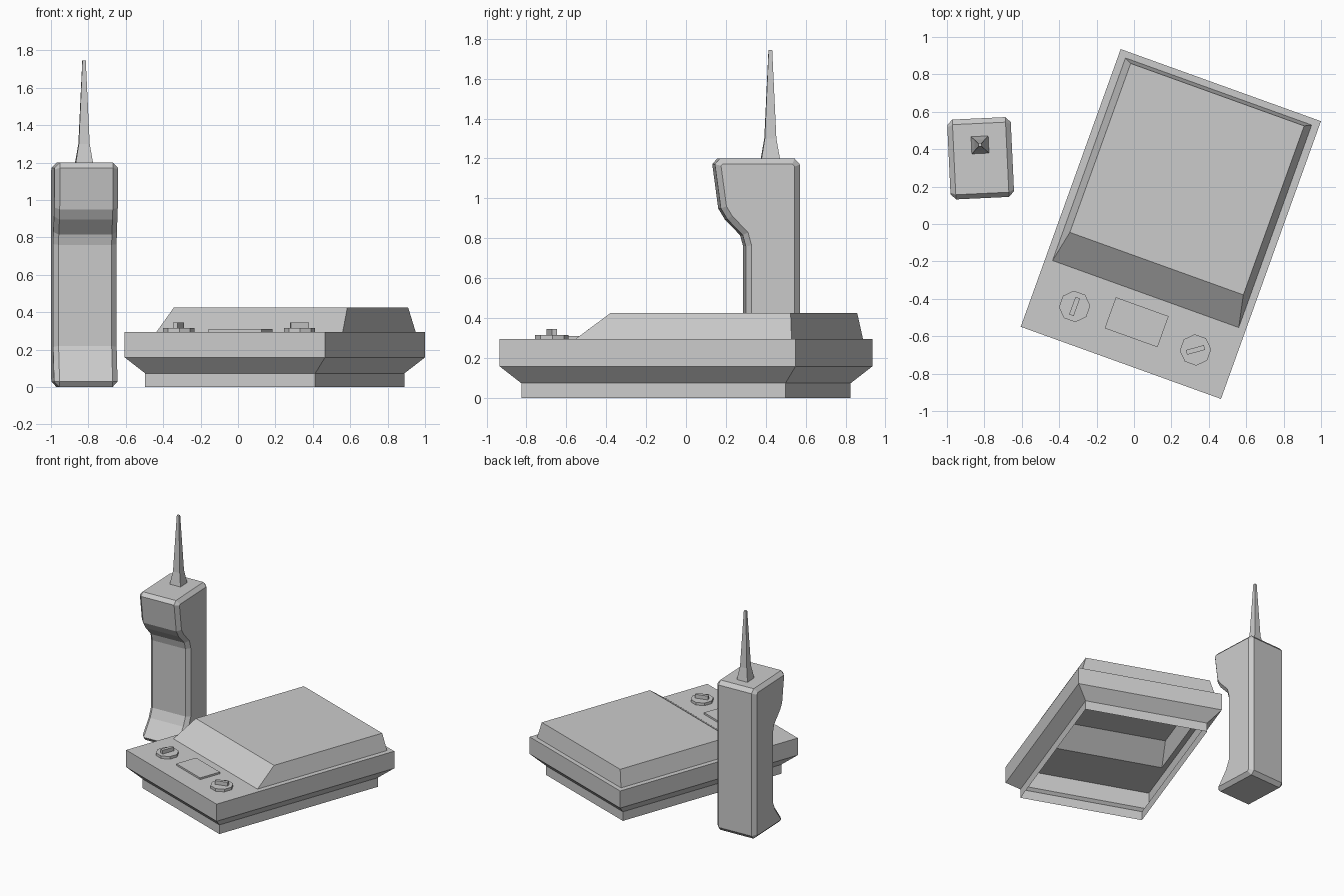
import bpy, bmesh
from math import radians, pi, cos, sin
from mathutils import Matrix, Vector

cube = bpy.data.objects.get("Cube")
if cube:
    bpy.data.objects.remove(cube, do_unlink=True)

GREY = (0.6, 0.6, 0.6, 1)
grey = bpy.data.materials.new("light_grey_plastic")
grey.use_nodes = True
grey.diffuse_color = GREY
grey.node_tree.nodes["Principled BSDF"].inputs["Base Color"].default_value = GREY

# Placement of the two assemblies
BASE = Matrix.Translation((0.197, 0, 0)) @ Matrix.Rotation(radians(-19.8), 4, "Z")
HANDSET = Matrix.Translation((-0.82, 0.353, 0)) @ Matrix.Rotation(radians(2.7), 4, "Z")


def finish(bm, name, matrix):
    mesh = bpy.data.meshes.new(name)
    bmesh.ops.recalc_face_normals(bm, faces=bm.faces)
    bm.to_mesh(mesh)
    bm.free()
    mesh.materials.append(grey)
    obj = bpy.data.objects.new(name, mesh)
    obj.matrix_world = matrix
    bpy.context.collection.objects.link(obj)


def rect(x, y0, y1, z):
    return [(-x, y0, z), (x, y0, z), (x, y1, z), (-x, y1, z)]


def loft(name, loops, matrix, close_bottom=False):
    """Skin a stack of matching loops and cap the last one."""
    bm = bmesh.new()
    rings = [[bm.verts.new(p) for p in loop] for loop in loops]
    for a, b in zip(rings, rings[1:]):
        for i in range(len(a)):
            j = (i + 1) % len(a)
            bm.faces.new((a[i], a[j], b[j], b[i]))
    bm.faces.new(rings[-1])
    if close_bottom:
        bm.faces.new(rings[0][::-1])
    finish(bm, name, matrix)


def prism(name, points, z0, z1, matrix):
    loft(name, [[(x, y, z) for x, y in points] for z in (z0, z1)], matrix, True)


def box_outline(x, y):
    return [(-x, -y), (x, -y), (x, y), (-x, y)]


# Hollow base: plinth, flare, rim, deck and raised rear housing, open underneath
loft("base_shell", [
    rect(0.483, -0.704, 0.704, 0),
    rect(0.483, -0.704, 0.704, 0.073),
    rect(0.569, -0.789, 0.789, 0.158),
    rect(0.569, -0.789, 0.789, 0.295),
    rect(0.529, -0.398, 0.753, 0.295),
    rect(0.493, -0.225, 0.735, 0.425),
], BASE)

# Display plate on the deck
prism("display_plate", box_outline(0.15, 0.088), 0.295, 0.309,
      BASE @ Matrix.Translation((0.006, -0.556, 0)))

# Two octagonal dials with grip bars
octagon = [(0.084 * cos(k * pi / 4 + pi / 8), 0.084 * sin(k * pi / 4 + pi / 8)) for k in range(8)]
for side, x, turn in (("right", -0.335, 90), ("left", 0.352, 35)):
    place = BASE @ Matrix.Translation((x, -0.589, 0))
    prism(side + "_dial", octagon, 0.295, 0.316, place)
    prism(side + "_dial_grip", box_outline(0.05, 0.013), 0.316, 0.346,
          place @ Matrix.Rotation(radians(turn), 4, "Z"))

# Handset: side profile extruded across the width, with chamfered side outlines
profile = [(0.212, 0.03), (0.212, 1.17), (0.185, 1.2), (-0.19, 1.2), (-0.215, 1.172),
           (-0.185, 0.95), (-0.152, 0.895), (-0.075, 0.815), (-0.06, 0.76),
           (-0.06, 0.22), (-0.09, 0.15), (-0.18, 0.03), (-0.155, 0), (0.185, 0)]
bm = bmesh.new()
cap = bm.faces.new([bm.verts.new((-0.17, y, z)) for y, z in profile])
ext = bmesh.ops.extrude_face_region(bm, geom=[cap], use_keep_orig=True)
bmesh.ops.translate(bm, vec=Vector((0.34, 0, 0)),
                    verts=[v for v in ext["geom"] if isinstance(v, bmesh.types.BMVert)])
bmesh.ops.recalc_face_normals(bm, faces=bm.faces)
rim = [e for e in bm.edges if abs(e.verts[0].co.x - e.verts[1].co.x) < 0.01]
bmesh.ops.bevel(bm, geom=rim, offset=0.028, segments=1, affect="EDGES", clamp_overlap=False)
finish(bm, "handset_body", HANDSET)

# Tapered square antenna
loft("antenna", [rect(r, -r, r, z) for r, z in
                 ((0.046, 1.2), (0.029, 1.3), (0.009, 1.745))],
     HANDSET @ Matrix.Translation((0, 0.07, 0)))
